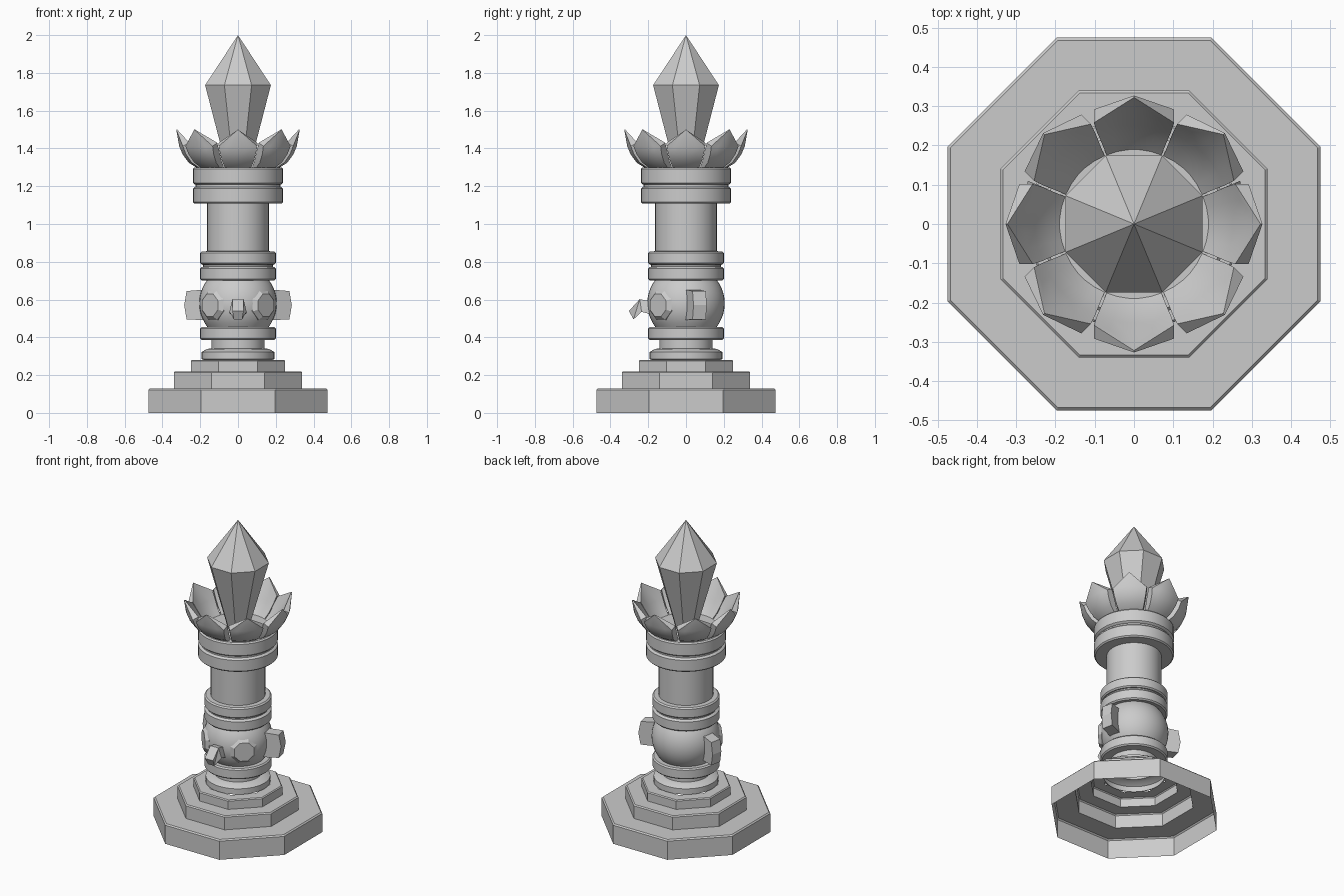
import bpy, bmesh
from math import cos, sin, pi, radians
from mathutils import Matrix

if "Cube" in bpy.data.objects:
    bpy.data.objects.remove(bpy.data.objects["Cube"])


def finish(name, bm, smooth=True, fix=True):
    bmesh.ops.remove_doubles(bm, verts=bm.verts, dist=1e-5)
    if fix:
        bmesh.ops.recalc_face_normals(bm, faces=bm.faces)
    me = bpy.data.meshes.new(name)
    bm.to_mesh(me)
    bm.free()
    ob = bpy.data.objects.new(name, me)
    bpy.context.collection.objects.link(ob)
    if smooth:
        bpy.ops.object.select_all(action='DESELECT')
        ob.select_set(True)
        bpy.context.view_layer.objects.active = ob
        bpy.ops.object.shade_smooth_by_angle(angle=radians(30))
    return ob


def lathe(name, profile, n, octagon=False, smooth=True):
    """Revolve (radius, z) points upward; octagons take flat-to-centre sizes."""
    bm = bmesh.new()
    k, phase = (1 / cos(pi / n), pi / n) if octagon else (1, 0)
    rings = [[bm.verts.new((r * k * cos(phase + 2 * pi * i / n),
                            r * k * sin(phase + 2 * pi * i / n), z))
              for i in range(n)] for r, z in profile]
    for a, b in zip(rings, rings[1:]):
        for i in range(n):
            j = (i + 1) % n
            bm.faces.new((a[i], a[j], b[j], b[i]))
    return finish(name, bm, smooth, fix=False)


def band(r, z0, z1, b=0.008):
    return [(r - b, z0), (r, z0 + b), (r, z1 - b), (r - b, z1)]


def prism(bm, low, high):
    """Join two matching outlines into a closed solid."""
    a = [bm.verts.new(p) for p in low]
    b = [bm.verts.new(p) for p in high]
    bm.faces.new(a)
    bm.faces.new(b)
    for i in range(len(a)):
        j = (i + 1) % len(a)
        bm.faces.new((a[i], a[j], b[j], b[i]))


# Hollow stepped octagonal base, open underneath
lathe("stepped_base",
      [(.475, 0), (.475, .122), (.467, .13), (.34, .13), (.34, .213), (.333, .22),
       (.25, .22), (.25, .274), (.244, .28), (.18, .28)], 8, True, False)

# Round pillar with foot, neck, ball, shaft and collars
ball = [(.205 * cos(t), .58 + .205 * sin(t))
        for t in (radians(-38 + 76 * i / 10) for i in range(11))]
pillar = [(.18, .28), (.193, .285), (.193, .322), (.165, .338), (.14, .342), (.14, .385)]
pillar += band(.2, .385, .455) + ball
pillar += band(.2, .70, .772) + [(.185, .774), (.185, .784)] + band(.2, .785, .855)
pillar += [(.163, .856), (.163, 1.108)]
pillar += band(.238, 1.108, 1.195) + [(.224, 1.197), (.224, 1.208)] + band(.238, 1.21, 1.30)
pillar += [(0, 1.30)]
lathe("pillar", pillar, 40)

# Faceted crystal
lathe("crystal", [(0, 1.295), (.06, 1.295), (.174, 1.735), (0, 2.0)], 8, True, False)

# Crown of eight cupped petals: outer r, outer z, inner r, inner z, half width
rows = [(.215, 1.295, .185, 1.295, .068), (.262, 1.325, .222, 1.335, .082),
        (.295, 1.37, .252, 1.385, .094), (.312, 1.412, .278, 1.43, .102),
        (.327, 1.50, .322, 1.50, 0)]
us = [-1, -.6, -.2, .2, .6, 1]
bm = bmesh.new()
for k in range(8):
    rot = Matrix.Rotation(k * pi / 4, 4, 'Z')
    outer, inner = [], []
    for ro, zo, ri, zi, w in rows:
        dip = .2 * w
        for grid, r, z in ((outer, ro, zo), (inner, ri, zi)):
            grid.append([bm.verts.new(rot @ Matrix.Translation((r - dip * u * u, w * u, z)).translation)
                         for u in us])
    last = len(us) - 1
    for i in range(len(rows) - 1):
        for j in range(last):
            for g in (outer, inner):
                bm.faces.new((g[i][j], g[i][j + 1], g[i + 1][j + 1], g[i + 1][j]))
        for j in (0, last):
            bm.faces.new((outer[i][j], outer[i + 1][j], inner[i + 1][j], inner[i][j]))
    for i in (0, len(rows) - 1):
        for j in range(last):
            bm.faces.new((outer[i][j], outer[i][j + 1], inner[i][j + 1], inner[i][j]))
finish("crown_petals", bm)

# Two octagonal eye discs, set diagonally on the front of the ball
for side, tag in ((-1, "left"), (1, "right")):
    eye = lathe(tag + "_eye", [(0, .14), (.085, .14), (.085, .188), (.064, .21), (0, .21)],
                8, False, False)
    eye.data.transform(Matrix.Translation((0, 0, .57))
                       @ Matrix.Rotation(radians(-90 + 45 * side), 4, 'Z')
                       @ Matrix.Rotation(pi / 2, 4, 'Y')
                       @ Matrix.Rotation(pi / 8, 4, 'Z'))

# Side ears: blocks swept slightly backwards
ear_outline = [(.15, .49), (.272, .495), (.285, .57), (.272, .645), (.15, .655)]
for side, tag in ((-1, "left"), (1, "right")):
    bm = bmesh.new()
    prism(bm, [(side * x, .04 + (x - .285) * .42, z) for x, z in ear_outline],
          [(side * (x - .015), .11 + (x - .285) * .42, z) for x, z in ear_outline])
    finish(tag + "_ear", bm, False)

# Hooked beak: side profile with half width at each point
beak = [(-.16, .585, .03), (-.245, .602, .03), (-.302, .54, .03),
        (-.278, .495, .022), (-.235, .535, .045), (-.16, .515, .04)]
bm = bmesh.new()
prism(bm, [(-w, y, z) for y, z, w in beak], [(w, y, z) for y, z, w in beak])
bmesh.ops.triangulate(bm, faces=[f for f in bm.faces if len(f.verts) > 4])
finish("beak", bm, False)
